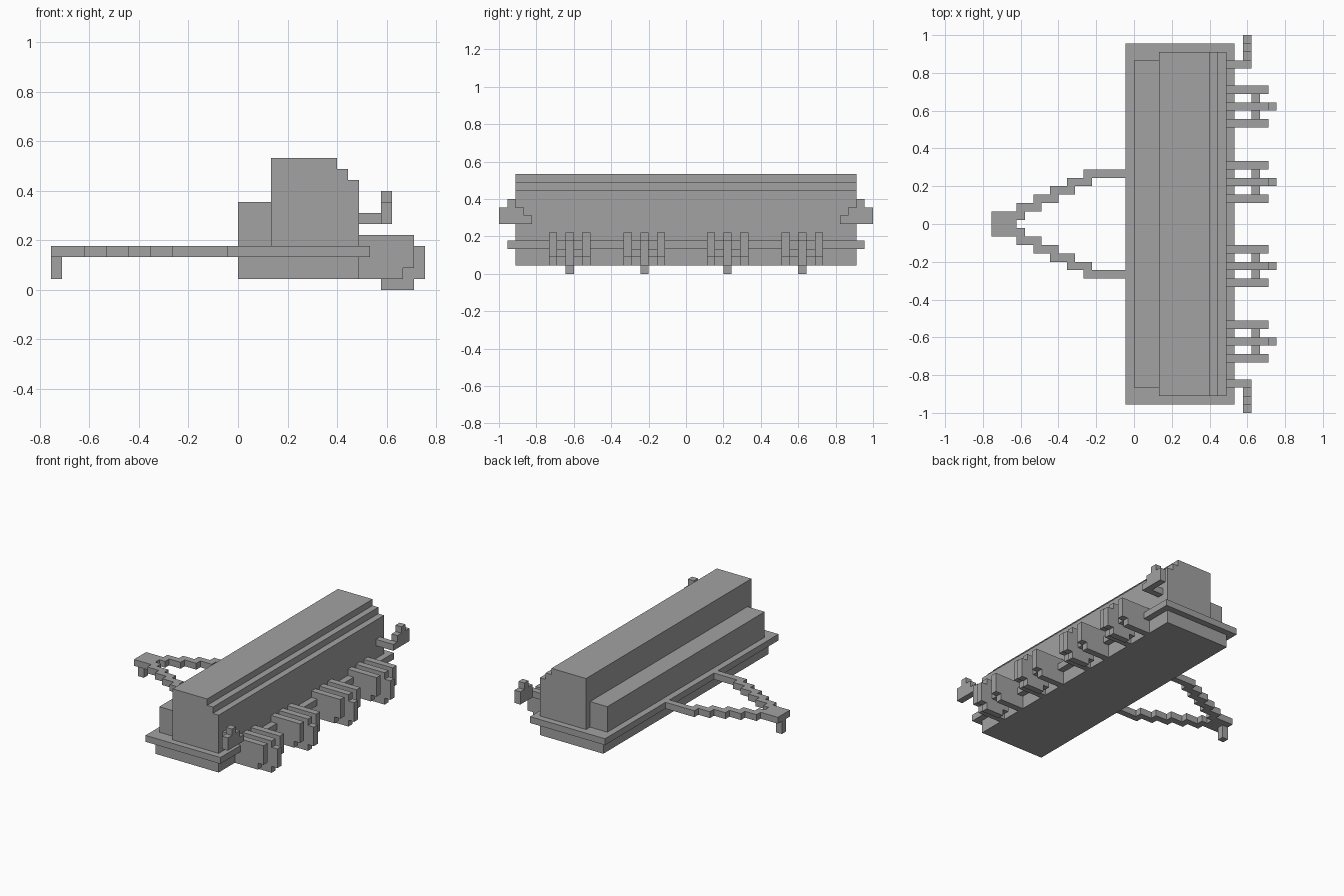
import bpy
import bmesh
from mathutils import Vector

if "Cube" in bpy.data.objects:
    bpy.data.objects.remove(bpy.data.objects["Cube"], do_unlink=True)

U = 2 / 45      # block size
MID = 17        # grid column that lies on x = 0

grey = bpy.data.materials.new("plain_grey")
grey.use_nodes = True
grey.diffuse_color = (0.36, 0.36, 0.36, 1)
grey.node_tree.nodes["Principled BSDF"].inputs["Base Color"].default_value = grey.diffuse_color


def extrude(name, outline, axis, lo, hi):
    """Extrude an outline, given in grid units, along one axis from lo to hi."""
    place = {"x": lambda a, b: (lo, a, b),
             "y": lambda a, b: (a, lo, b),
             "z": lambda a, b: (a, b, lo)}[axis]
    bm = bmesh.new()
    verts = []
    for a, b in outline:
        x, y, z = place(a, b)
        verts.append(bm.verts.new(((x - MID) * U, y * U, z * U)))
    face = bm.faces.new(verts)
    step = Vector([(hi - lo) * U if axis == k else 0 for k in "xyz"])
    top = bmesh.ops.extrude_face_region(bm, geom=[face], use_keep_orig=True)["geom"]
    bmesh.ops.translate(bm, vec=step, verts=[v for v in top if isinstance(v, bmesh.types.BMVert)])
    bmesh.ops.recalc_face_normals(bm, faces=bm.faces)
    mesh = bpy.data.meshes.new(name)
    bm.to_mesh(mesh)
    bm.free()
    mesh.materials.append(grey)
    obj = bpy.data.objects.new(name, mesh)
    bpy.context.collection.objects.link(obj)
    return obj


def box(name, x, y, z):
    outline = [(x[0], y[0]), (x[1], y[0]), (x[1], y[1]), (x[0], y[1])]
    return extrude(name, outline, "z", *z)


# Main body
box("base", (17, 28), (-20.5, 20.5), (1, 3))
box("frame_flange", (16, 29), (-21.5, 21.5), (3, 4))
box("rear_box", (17, 20), (-19.5, 19.5), (4, 8))
hopper = [(20, 4), (28, 4), (28, 10), (27, 10), (27, 11), (26, 11), (26, 12), (20, 12)]
extrude("hopper", hopper, "y", -20.5, 20.5)

# Drawbar: stepped arms meeting at a tip with a hitch pin
box("drawbar_tip", (0, 3), (-1.5, 1.5), (3, 4))
box("hitch_pin", (0, 1), (-0.5, 0.5), (1, 3))
inner, outer = [(3, 0.5)], []
for k in range(5):
    inner += [(4 + 2 * k, 0.5 + k), (4 + 2 * k, 1.5 + k)]
    outer += [(3 + 2 * k, 1.5 + k), (3 + 2 * k, 2.5 + k)]
outer = outer[1:] + [(11, 5.5), (11, 6.5)]
arm = inner + [(16, 5.5), (16, 6.5)] + outer[::-1]

# Stepped hook at the end of each side handle
hook = [(18.5, 6), (22.5, 6), (22.5, 8), (21.5, 8), (21.5, 9),
        (20.5, 9), (20.5, 8), (19.5, 8), (19.5, 7), (18.5, 7)]

for side, s in (("left", 1), ("right", -1)):
    extrude("drawbar_arm_" + side, [(x, s * y) for x, y in arm], "z", 3, 4)
    extrude("handle_hook_" + side, [(s * y, z) for y, z in hook], "x", 30, 31)
    box("handle_bar_" + side, (28, 30), sorted((s * 18.5, s * 19.5)), (6, 7))

# Row units: a disc on an axle between two bracket plates
bracket = [(28, 1), (32, 1), (32, 2), (33, 2), (33, 5), (28, 5)]
disc = [(30, 0), (33, 0), (33, 1), (34, 1), (34, 4), (33, 4), (33, 5),
        (28, 5), (28, 4), (29, 4), (29, 1), (30, 1)]
for n, y in enumerate((-14, -5, 5, 14), 1):
    extrude(f"disc_{n}", disc, "y", y - 0.5, y + 0.5)
    box(f"axle_{n}", (31, 32), (y - 1.5, y + 1.5), (2, 3))
    for side, d in (("left", -2), ("right", 2)):
        extrude(f"bracket_{side}_{n}", bracket, "y", y + d - 0.5, y + d + 0.5)
